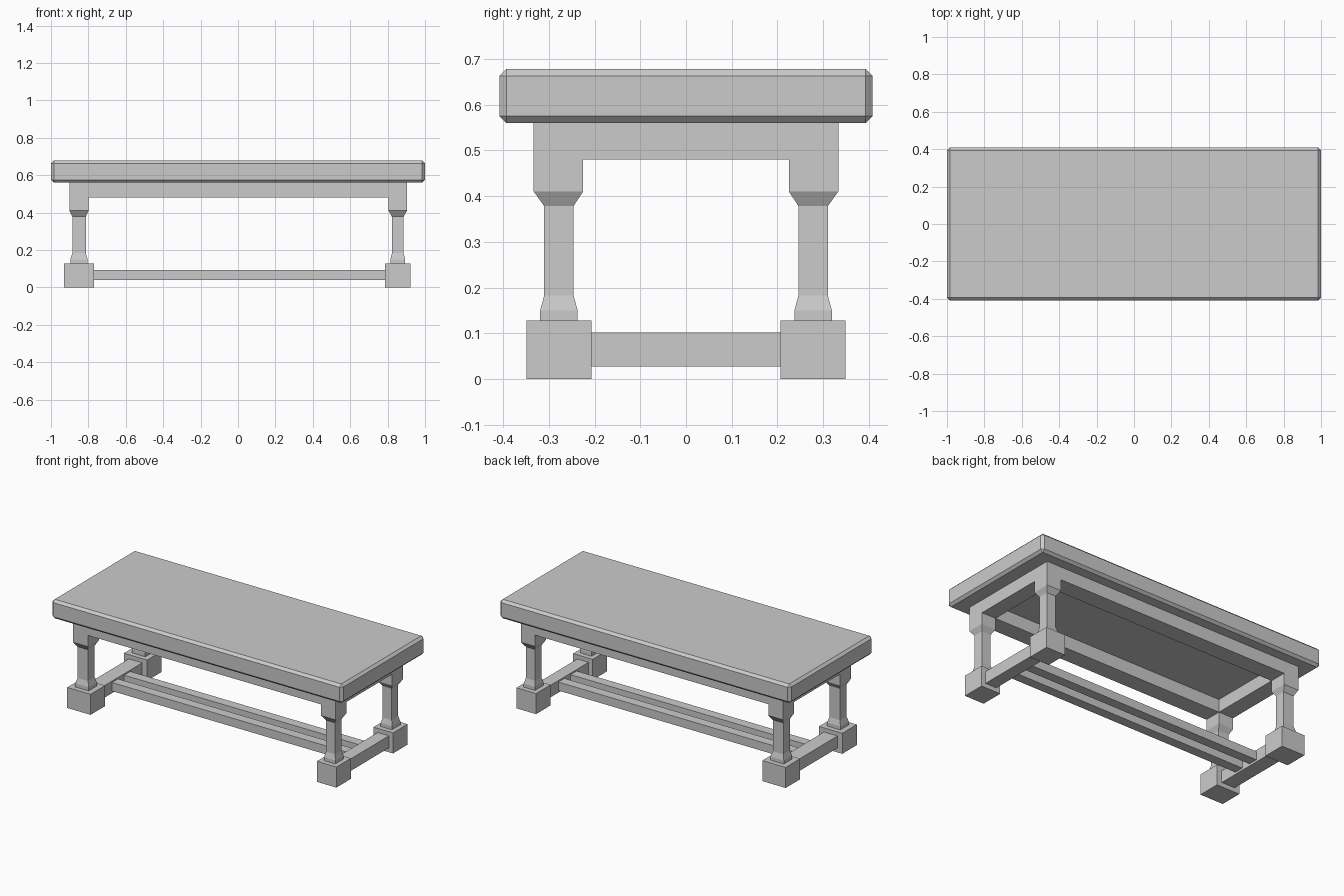
import bpy

if "Cube" in bpy.data.objects:
    bpy.data.objects.remove(bpy.data.objects["Cube"])


def new_object(name, verts, faces):
    mesh = bpy.data.meshes.new(name)
    mesh.from_pydata(verts, [], faces)
    mesh.update()
    obj = bpy.data.objects.new(name, mesh)
    bpy.context.collection.objects.link(obj)
    return obj


def loft(name, sections):
    """Stack rectangles (cx, cy, half_x, half_y, z) from bottom to top into a closed solid."""
    verts, faces = [], [(3, 2, 1, 0)]
    for cx, cy, hx, hy, z in sections:
        verts += [(cx - hx, cy - hy, z), (cx + hx, cy - hy, z),
                  (cx + hx, cy + hy, z), (cx - hx, cy + hy, z)]
    for k in range(len(sections) - 1):
        a = 4 * k
        for i in range(4):
            j = (i + 1) % 4
            faces.append((a + i, a + j, a + 4 + j, a + 4 + i))
    n = len(verts)
    faces.append((n - 4, n - 3, n - 2, n - 1))
    return new_object(name, verts, faces)


def box(name, x0, x1, y0, y1, z0, z1):
    rect = ((x0 + x1) / 2, (y0 + y1) / 2, (x1 - x0) / 2, (y1 - y0) / 2)
    return loft(name, [(*rect, z0), (*rect, z1)])


def mirror_y(obj):
    mod = obj.modifiers.new("mirror", 'MIRROR')
    mod.use_axis = (False, True, False)


# Thick top with chamfered edges
top = box("table_top", -1, 1, -0.408, 0.408, 0.56, 0.678)
bevel = top.modifiers.new("chamfer", 'BEVEL')
bevel.width = 0.015
bevel.segments = 1

# Each end: centre x, then half widths in x of foot, collar, shaft and head block
ends = {
    "left": (-0.850, 0.080, 0.046, 0.036, 0.051),
    "right": (0.854, 0.067, 0.039, 0.031, 0.049),
}
for side, (cx, foot, collar, shaft, head) in ends.items():
    # Turned-style square leg, mirrored front to back
    mirror_y(loft(side + "_leg", [
        (cx, -0.278, foot, 0.071, 0.0),
        (cx, -0.278, foot, 0.071, 0.128),
        (cx, -0.278, collar, 0.041, 0.128),
        (cx, -0.278, collar, 0.041, 0.150),
        (cx, -0.278, shaft, 0.032, 0.183),
        (cx, -0.278, shaft, 0.032, 0.378),
        (cx, -0.279, head, 0.054, 0.410),
        (cx, -0.279, head, 0.054, 0.560),
    ]))
    # Apron and stretcher joining the two legs of this end
    box(side + "_apron", cx - head, cx + head, -0.225, 0.225, 0.48, 0.56)
    w = foot * 0.58
    box(side + "_stretcher", cx - w, cx + w, -0.207, 0.207, 0.027, 0.102)

# Long aprons between the head blocks
mirror_y(box("long_apron", -0.80, 0.805, -0.333, -0.225, 0.48, 0.56))

# Pair of long rails between the end stretchers
mirror_y(box("long_rail", -0.81, 0.82, -0.09, -0.03, 0.04, 0.093))
